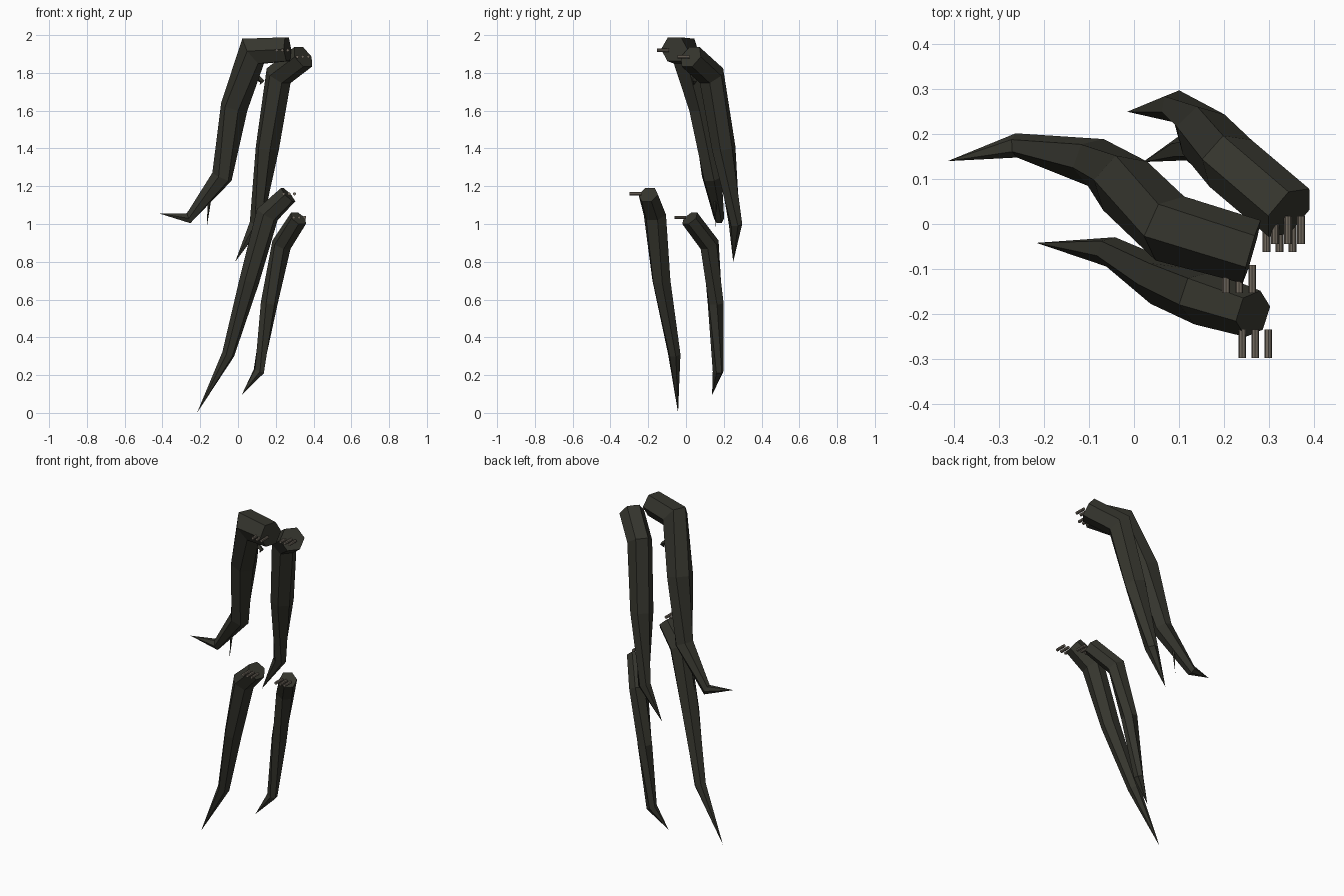
import bpy, bmesh, math
from mathutils import Vector

if "Cube" in bpy.data.objects:
    bpy.data.objects.remove(bpy.data.objects["Cube"])

SIDES = 6


def material(name, rgb):
    m = bpy.data.materials.new(name)
    m.diffuse_color = (*rgb, 1)
    m.use_nodes = True
    m.node_tree.nodes["Principled BSDF"].inputs["Base Color"].default_value = m.diffuse_color
    return m


dark = material("dark_olive", (0.036, 0.036, 0.027))
metal = material("brown_grey", (0.17, 0.145, 0.115))


def finish(bm, name, mat):
    bmesh.ops.recalc_face_normals(bm, faces=bm.faces)
    me = bpy.data.meshes.new(name)
    bm.to_mesh(me)
    bm.free()
    me.materials.append(mat)
    ob = bpy.data.objects.new(name, me)
    bpy.context.collection.objects.link(ob)


def claw(name, path, tip, sides=SIDES):
    """Faceted tapering tube along (x, y, z, radius) rings, mitred at bends, ending in a point."""
    pts = [Vector(p[:3]) for p in path] + [Vector(tip)]
    bm = bmesh.new()
    rings = []
    for i, p in enumerate(path):
        out = (pts[i + 1] - pts[i]).normalized()
        inc = (pts[i] - pts[i - 1]).normalized() if i else out
        t = (inc + out).normalized()
        u = t.cross(Vector((0, 0, 1))).normalized()
        v = u.cross(t)
        stretch = min(1.3, 1 / max(0.5, t.dot(out)))
        ring = []
        for k in range(sides):
            a = 2 * math.pi * k / sides
            ring.append(bm.verts.new(pts[i] + p[3] * (u * math.cos(a) + v * math.sin(a) * stretch)))
        rings.append(ring)
    bm.faces.new(rings[0])
    for a, b in zip(rings, rings[1:]):
        for k in range(sides):
            j = (k + 1) % sides
            bm.faces.new((a[k], a[j], b[j], b[k]))
    end = bm.verts.new(pts[-1])
    for k in range(sides):
        bm.faces.new((rings[-1][k], rings[-1][(k + 1) % sides], end))
    finish(bm, name, dark)


def pins(name, x, y, z):
    """Row of three short rods pointing forward, starting at front end y."""
    for n in range(3):
        bm = bmesh.new()
        rings = []
        for yy in (y, y + 0.063):
            rings.append([bm.verts.new((x + 0.029 * (n - 1) + 0.0085 * math.cos(k * math.pi / 4), yy,
                                        z + 0.0085 * math.sin(k * math.pi / 4))) for k in range(8)])
        for r in rings:
            bm.faces.new(r)
        for k in range(8):
            j = (k + 1) % 8
            bm.faces.new((rings[0][k], rings[0][j], rings[1][j], rings[1][k]))
        finish(bm, f"{name}_{n + 1}", metal)


# Four bent claws
claw("upper_left_claw", [(0.262, -0.062, 1.925, 0.073), (0.08, -0.01, 1.915, 0.078),
                         (-0.02, 0.085, 1.62, 0.073), (-0.085, 0.137, 1.25, 0.055),
                         (-0.262, 0.175, 1.03, 0.027)], (-0.415, 0.14, 1.055))
claw("upper_right_claw", [(0.345, 0.025, 1.885, 0.07), (0.215, 0.135, 1.785, 0.07),
                          (0.155, 0.2, 1.4, 0.064), (0.095, 0.262, 1.0, 0.036)],
     (-0.015, 0.25, 0.8))
claw("lower_left_claw", [(0.265, -0.2, 1.155, 0.054), (0.155, -0.165, 1.05, 0.062),
                         (0.06, -0.13, 0.7, 0.053), (-0.052, -0.062, 0.31, 0.034)],
     (-0.217, -0.042, 0.0))
claw("lower_right_claw", [(0.32, 0.02, 1.03, 0.05), (0.23, 0.125, 0.89, 0.052),
                          (0.165, 0.157, 0.58, 0.045), (0.11, 0.17, 0.22, 0.029)],
     (0.02, 0.138, 0.095))

# Thin thorns on the upper left claw
claw("long_thorn", [(-0.15, 0.155, 1.14, 0.01)], (-0.165, 0.155, 0.985), 4)
claw("short_thorn", [(0.08, 0.045, 1.79, 0.02), (0.128, 0.045, 1.755, 0.012)], (0.115, 0.04, 1.735), 4)

# Rows of rods at the claw roots
pins("upper_left_pin", 0.234, -0.154, 1.92)
pins("upper_right_pin", 0.343, -0.045, 1.885)
pins("lower_left_pin", 0.27, -0.298, 1.16)
pins("lower_right_pin", 0.324, -0.062, 1.035)
